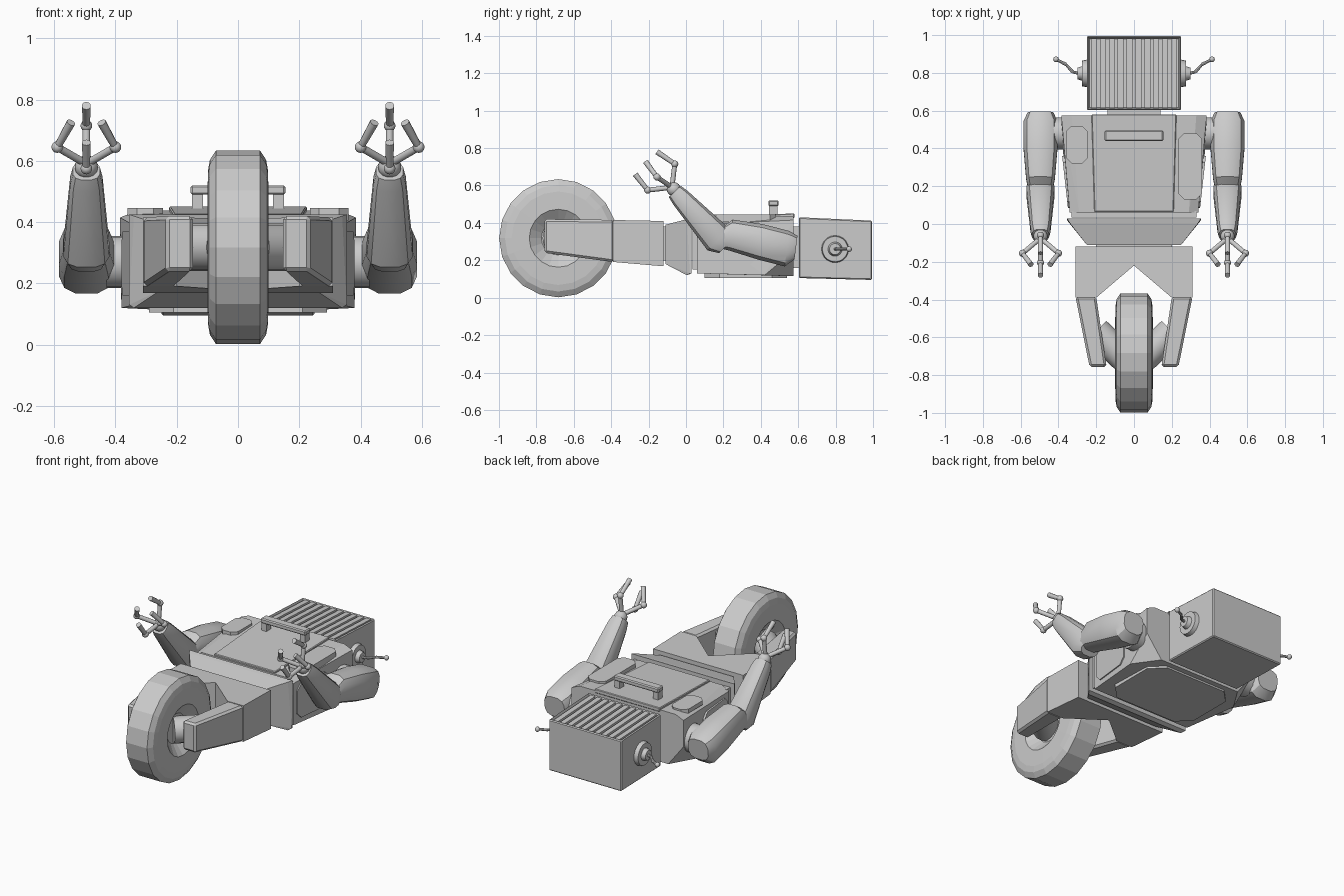
import bpy, bmesh, math
from mathutils import Vector

if "Cube" in bpy.data.objects:
    bpy.data.objects.remove(bpy.data.objects["Cube"])

grey = bpy.data.materials.new("light grey")
grey.diffuse_color = (0.6, 0.6, 0.6, 1)
grey.use_nodes = True
grey.node_tree.nodes["Principled BSDF"].inputs["Base Color"].default_value = grey.diffuse_color


def finish(name, bm, smooth=None):
    bmesh.ops.recalc_face_normals(bm, faces=bm.faces[:])
    me = bpy.data.meshes.new(name)
    bm.to_mesh(me)
    bm.free()
    me.materials.append(grey)
    if smooth:
        me.shade_smooth()
        me.set_sharp_from_angle(angle=math.radians(smooth))
    ob = bpy.data.objects.new(name, me)
    bpy.context.collection.objects.link(ob)
    return ob


def bevel(bm, width):
    if width:
        bmesh.ops.bevel(bm, geom=bm.edges[:], offset=width, segments=1, affect='EDGES')


def hull(name, pts, width=0):
    """Convex block around a few corner points."""
    bm = bmesh.new()
    for p in pts:
        bm.verts.new(p)
    bmesh.ops.convex_hull(bm, input=bm.verts[:])
    bmesh.ops.dissolve_limit(bm, angle_limit=0.03, verts=bm.verts[:], edges=bm.edges[:])
    bevel(bm, width)
    return finish(name, bm)


def box(name, x, y, z, width=0):
    return hull(name, [(a, b, c) for a in x for b in y for c in z], width)


def octagon(u, v, c):
    (a, b), (d, e) = u, v
    return [(a + c, d), (b - c, d), (b, d + c), (b, e - c),
            (b - c, e), (a + c, e), (a, e - c), (a, d + c)]


def loft(name, rings, smooth=None, cap=True):
    """Skin a list of equal-length rings."""
    bm = bmesh.new()
    vs = [[bm.verts.new(p) for p in r] for r in rings]
    n = len(rings[0])
    for a, b in zip(vs, vs[1:]):
        for i in range(n):
            j = (i + 1) % n
            bm.faces.new((a[i], a[j], b[j], b[i]))
    if cap:
        bm.faces.new(vs[0])
        bm.faces.new(vs[-1])
    return finish(name, bm, smooth)


def rod(name, a, b, r1, r2=None, sides=12):
    a, b = Vector(a), Vector(b)
    d = b - a
    bm = bmesh.new()
    bmesh.ops.create_cone(bm, cap_ends=True, segments=sides, radius1=r1,
                          radius2=r1 if r2 is None else r2, depth=d.length)
    bm.transform(d.to_track_quat('Z', 'Y').to_matrix().to_4x4())
    bmesh.ops.translate(bm, verts=bm.verts[:], vec=(a + b) / 2)
    return finish(name, bm, 40)


def ball(name, c, r):
    bm = bmesh.new()
    bmesh.ops.create_uvsphere(bm, u_segments=12, v_segments=8, radius=r)
    bmesh.ops.translate(bm, verts=bm.verts[:], vec=c)
    return finish(name, bm, 60)


def limb(name, x, path):
    """Rounded limb; path holds y, z, half width, half depth, in the yz plane."""
    d = Vector((path[-1][0] - path[0][0], path[-1][1] - path[0][1])).normalized()
    rings = []
    for y, z, hx, hp in path:
        ring = []
        for i in range(12):
            t = math.tau * (i + 0.5) / 12
            c, s = math.cos(t), math.sin(t)
            c = math.copysign(abs(c) ** 0.7, c) * hx
            s = math.copysign(abs(s) ** 0.7, s) * hp
            ring.append((x + c, y - d.y * s, z + d.x * s))
        rings.append(ring)
    return loft(name, rings, 30)


# Wheel with chamfered tread and dished sides
profile = [(0.05, 0.0), (0.05, 0.09), (0.1, 0.155), (0.098, 0.25), (0.092, 0.285), (0.072, 0.316)]
profile += [(-x, r) for x, r in reversed(profile)]
loft("wheel", [[(x, -0.683 + max(r, 0.001) * math.cos(math.tau * i / 20),
                 0.318 + max(r, 0.001) * math.sin(math.tau * i / 20)) for i in range(20)]
               for x, r in profile])

# Torso with cut shoulder corners, door, back plate and handle
torso = []
for s in (-1, 1):
    torso += [(s * x, y, z) for x, y, z in (
        (0.34, 0.06, 0.13), (0.34, 0.06, 0.39), (0.29, 0.06, 0.415),
        (0.38, 0.42, 0.12), (0.385, 0.575, 0.25), (0.385, 0.575, 0.415),
        (0.33, 0.575, 0.438), (0.28, 0.575, 0.115))]
hull("torso", torso)
hull("chest_door", [(s * x, y, z + h) for s in (-1, 1) for h in (0, 0.025)
                    for x, y, z in ((0.21, 0.065, 0.402), (0.225, 0.58, 0.426))], 0.004)
hull("left_pocket", [(x, y, z) for x, y in octagon((-0.36, -0.245), (0.32, 0.52), 0.03)
                     for z in (0.42, 0.446)])
hull("right_pocket", [(x, y, z) for x, y in octagon((0.235, 0.36), (0.13, 0.48), 0.03)
                      for z in (0.405, 0.446)])
hull("back_plate", [(x, y, z) for x, y in octagon((-0.29, 0.29), (0.1, 0.54), 0.08)
                    for z in (0.105, 0.13)])
box("handle_grip", (-0.155, 0.155), (0.44, 0.495), (0.49, 0.52), 0.006)
for s in (-1, 1):
    box("handle_post", (s * 0.115, s * 0.15), (0.445, 0.49), (0.42, 0.5))
    hull("side_panel", [(s * (0.344 + 0.111 * (y - 0.06) + h), y, z) for h in (-0.01, 0.003)
                        for y, z in octagon((0.085, 0.36), (0.16, 0.37), 0.035)])

# Waist
box("waist_plate", (-0.33, 0.33), (0.035, 0.07), (0.15, 0.40))
hull("waist_skirt", [(s * x, y, z) for s in (-1, 1) for x, y, z in (
    (0.25, -0.11, 0.18), (0.25, -0.11, 0.39), (0.34, 0.005, 0.12), (0.355, 0.02, 0.13),
    (0.355, 0.03, 0.13), (0.355, 0.03, 0.425), (0.34, 0.005, 0.42))])
box("hip_joint", (-0.2, 0.2), (-0.13, -0.1), (0.2, 0.38))

# Head: recessed top with slats
bm = bmesh.new()
bmesh.ops.create_cube(bm, size=1)
for v in bm.verts:
    up, back = v.co.z > 0, v.co.y > 0
    v.co = (math.copysign(0.25, v.co.x), 0.995 if back else 0.603,
            (0.412 if back else 0.43) if up else (0.095 if back else 0.105))
bevel(bm, 0.006)
bm.faces.ensure_lookup_table()
top = max(bm.faces, key=lambda f: f.normal.z * f.calc_area())
bmesh.ops.inset_region(bm, faces=[top], thickness=0.012)
bmesh.ops.translate(bm, verts=top.verts[:], vec=(0, 0, -0.03))
finish("head", bm)
for i in range(10):
    x = -0.2115 + i * 0.047
    hull("head_slat", [(x + dx, y, z + dz) for y, z in ((0.615, 0.425), (0.983, 0.408))
                       for dx, dz in ((-0.016, 0), (0.016, 0), (-0.016, -0.03), (0.016, -0.03))])
box("neck", (-0.14, 0.14), (0.56, 0.62), (0.16, 0.38))

FINGERS = (  # joint and tip, relative to the hand
    ((0, -0.06, 0.715), (0, -0.155, 0.78)),
    ((0, -0.205, 0.575), (0, -0.272, 0.66)),
    ((-0.095, -0.155, 0.645), (-0.05, -0.215, 0.725)),
    ((0.095, -0.155, 0.645), (0.05, -0.215, 0.725)))

for s in (-1, 1):
    # Ears and antennas
    rod("ear_disc", (s * 0.24, 0.797, 0.26), (s * 0.275, 0.797, 0.26), 0.075, 0.068, 20)
    rod("ear_hub", (s * 0.27, 0.797, 0.26), (s * 0.3, 0.797, 0.26), 0.04, 0.03, 16)
    bend = [(0.29, 0.797), (0.325, 0.805), (0.36, 0.845), (0.41, 0.87)]
    for (x1, y1), (x2, y2) in zip(bend, bend[1:]):
        rod("antenna", (s * x1, y1, 0.26), (s * x2, y2, 0.26), 0.009, 0.007, 8)
    ball("antenna_tip", (s * 0.413, 0.872, 0.26), 0.015)

    # Arms
    rod("shoulder_joint", (s * 0.36, 0.48, 0.27), (s * 0.43, 0.48, 0.27), 0.085, sides=20)
    ax = s * 0.495
    limb("upper_arm", ax, [(0.588, 0.268, 0.07, 0.065), (0.54, 0.262, 0.092, 0.098),
                           (0.40, 0.298, 0.092, 0.098), (0.24, 0.335, 0.078, 0.085),
                           (0.18, 0.32, 0.066, 0.055)])
    limb("forearm", ax, [(0.215, 0.275, 0.06, 0.055), (0.175, 0.31, 0.077, 0.085),
                         (-0.03, 0.535, 0.054, 0.054), (-0.06, 0.568, 0.045, 0.045)])
    ball("palm", (ax, -0.065, 0.58), 0.038)
    for joint, tip in FINGERS:
        j, t = (Vector(p) + Vector((ax, 0, 0)) for p in (joint, tip))
        rod("finger_base", (ax, -0.075, 0.59), j, 0.013, sides=10)
        ball("finger_joint", j, 0.019)
        rod("finger_tip", j, t, 0.012, 0.015, sides=10)

    # Legs and axle
    lo = lambda y: 0.168 - 0.085 * (y + 0.12)
    hi = lambda y: 0.41 - 0.02 * (y + 0.12)
    hip = [(0, -0.12), (0.31, -0.12), (0.31, -0.39), (0.2, -0.39), (0, -0.22)]
    loft("hip", [[(s * x, y, f(y)) for x, y in hip] for f in (lo, hi)])
    hull("shin", [(s * x, y, z) for x, y, z in (
        (0.2, -0.385, 0.19), (0.31, -0.385, 0.19), (0.2, -0.385, 0.416), (0.31, -0.385, 0.416),
        (0.145, -0.757, 0.24), (0.235, -0.757, 0.24), (0.145, -0.757, 0.42),
        (0.235, -0.757, 0.42))], 0.012)
    rod("axle", (s * 0.2, -0.57, 0.318), (s * 0.05, -0.71, 0.318), 0.078, sides=16)
